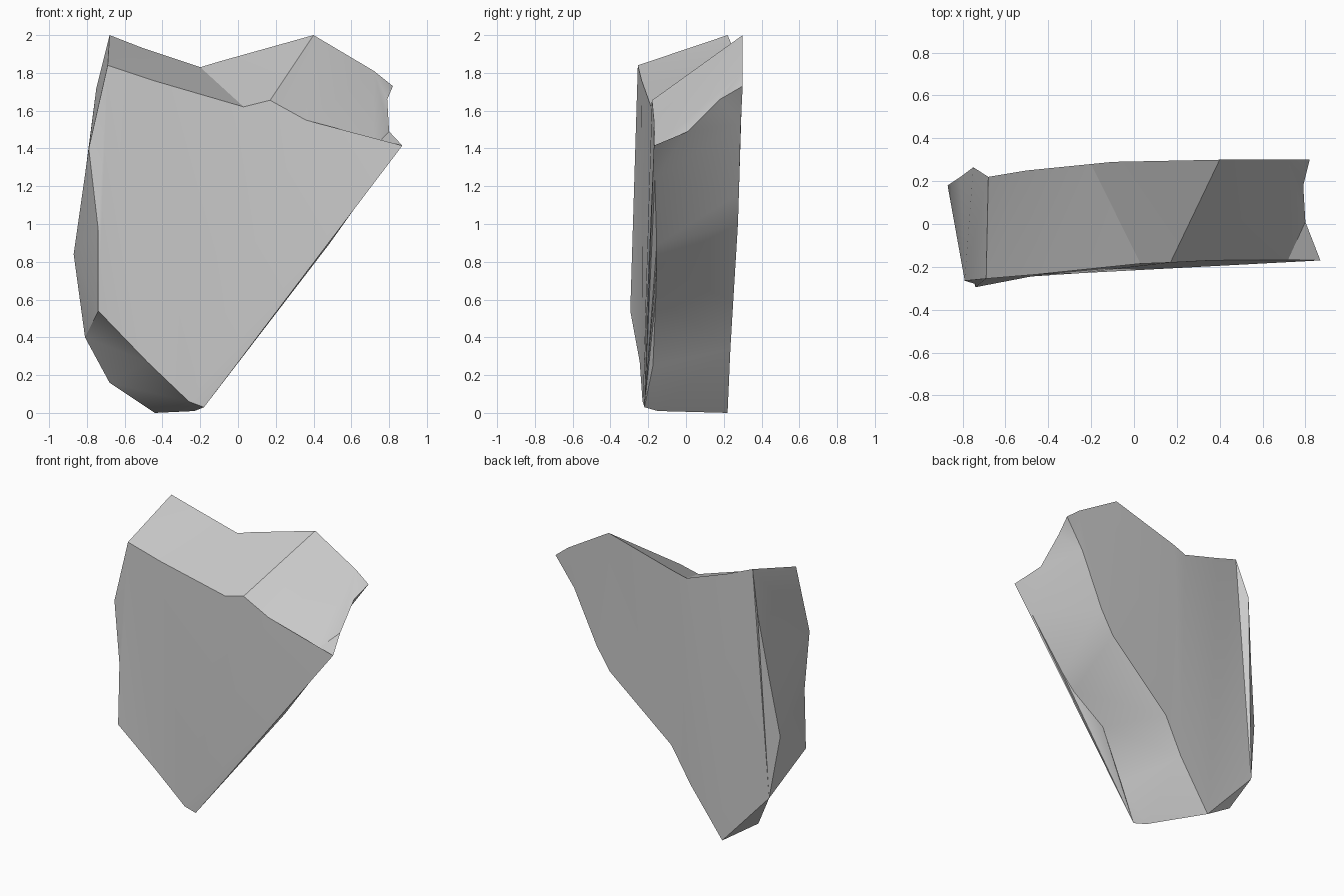
import bpy, bmesh

if "Cube" in bpy.data.objects:
    bpy.data.objects.remove(bpy.data.objects["Cube"])

# Rim chains of the slab: front rim (y < 0) and back rim (y > 0), in matching order
top_f = [(-.69, -.255, 1.84), (-.45, -.235, 1.76), (.03, -.185, 1.62), (.17, -.18, 1.655),
         (.36, -.17, 1.55), (.72, -.165, 1.405), (.87, -.17, 1.415)]
top_b = [(-.68, .22, 2.0), (-.5, .25, 1.93), (-.2, .28, 1.83), (-.1, .29, 1.86),
         (.4, .30, 2.0), (.72, .30, 1.81), (.82, .30, 1.73)]
right_f = [top_f[-1], (.73, -.165, 1.24), (.48, -.155, .89), (.38, -.155, .78),
           (.13, -.16, .61), (-.04, -.175, .25), (-.18, -.22, .03)]
right_b = [top_b[-1], (.68, .29, 1.53), (.51, .28, 1.16), (.41, .275, 1.0),
           (-.06, .25, .59), (-.20, .235, .34), (-.44, .22, 0)]
left_f = [(-.74, -.295, .54), (-.74, -.28, .97), (-.79, -.265, 1.4), top_f[0]]
left_b = [(-.81, .22, .4), (-.87, .18, .84), (-.81, .22, 1.26), (-.75, .265, 1.72), top_b[0]]
end_mid = [(.79, .18, 1.66), (.80, .01, 1.49)]        # notched right tip
chip_f = [(-.26, -.23, .06), (-.48, -.245, .27)]      # chipped lower-left corner
chip_b = (-.68, .155, .16)
foot = (-.23, -.15, .01)

bm = bmesh.new()
cache = {}


def face(*pts):
    for p in pts:
        if p not in cache:
            cache[p] = bm.verts.new(p)
    return bm.faces.new([cache[p] for p in pts])


def strip(a, b, start, end):
    for i in range(start, end):
        face(a[i], a[i + 1], b[i + 1])
        face(a[i], b[i + 1], b[i])


# Broad front and back faces
face(*top_f, *right_f[1:], *chip_f, *left_f[:-1])
face(*top_b, *right_b[1:], *left_b[:-1])

# Top surface and right side
strip(top_f, top_b, 0, 5)
face(top_f[5], top_f[6], end_mid[1], end_mid[0], top_b[6], top_b[5])
face(right_f[0], end_mid[1], right_f[1])
face(end_mid[1], right_b[1], right_f[1])
face(end_mid[1], end_mid[0], right_b[1])
face(end_mid[0], right_b[0], right_b[1])
strip(right_f, right_b, 1, 5)
face(right_f[5], right_f[6], foot, right_b[6], right_b[5])

# Faceted left side
face(left_f[0], left_f[1], left_b[1])
face(left_f[0], left_b[1], left_b[0])
fan = [left_f[1], *left_b[1:], left_f[3]]
for p, q in zip(fan, fan[1:]):
    face(left_f[2], p, q)

# Chipped corner and underside
low = right_b[6]
face(low, foot, right_f[6], chip_f[0])
face(low, chip_f[0], chip_b)
face(chip_b, chip_f[0], chip_f[1])
face(chip_b, chip_f[1], left_b[0])
face(left_b[0], chip_f[1], left_f[0])
face(low, chip_b, left_b[0])

bmesh.ops.triangulate(bm, faces=[f for f in bm.faces if len(f.verts) > 4],
                      ngon_method='BEAUTY')
bmesh.ops.recalc_face_normals(bm, faces=bm.faces)

mesh = bpy.data.meshes.new("stone_shard")
bm.to_mesh(mesh)
bm.free()
shard = bpy.data.objects.new("stone_shard", mesh)
bpy.context.collection.objects.link(shard)
bpy.context.view_layer.objects.active = shard
shard.select_set(True)
bpy.ops.object.shade_smooth_by_angle(angle=0.5)
